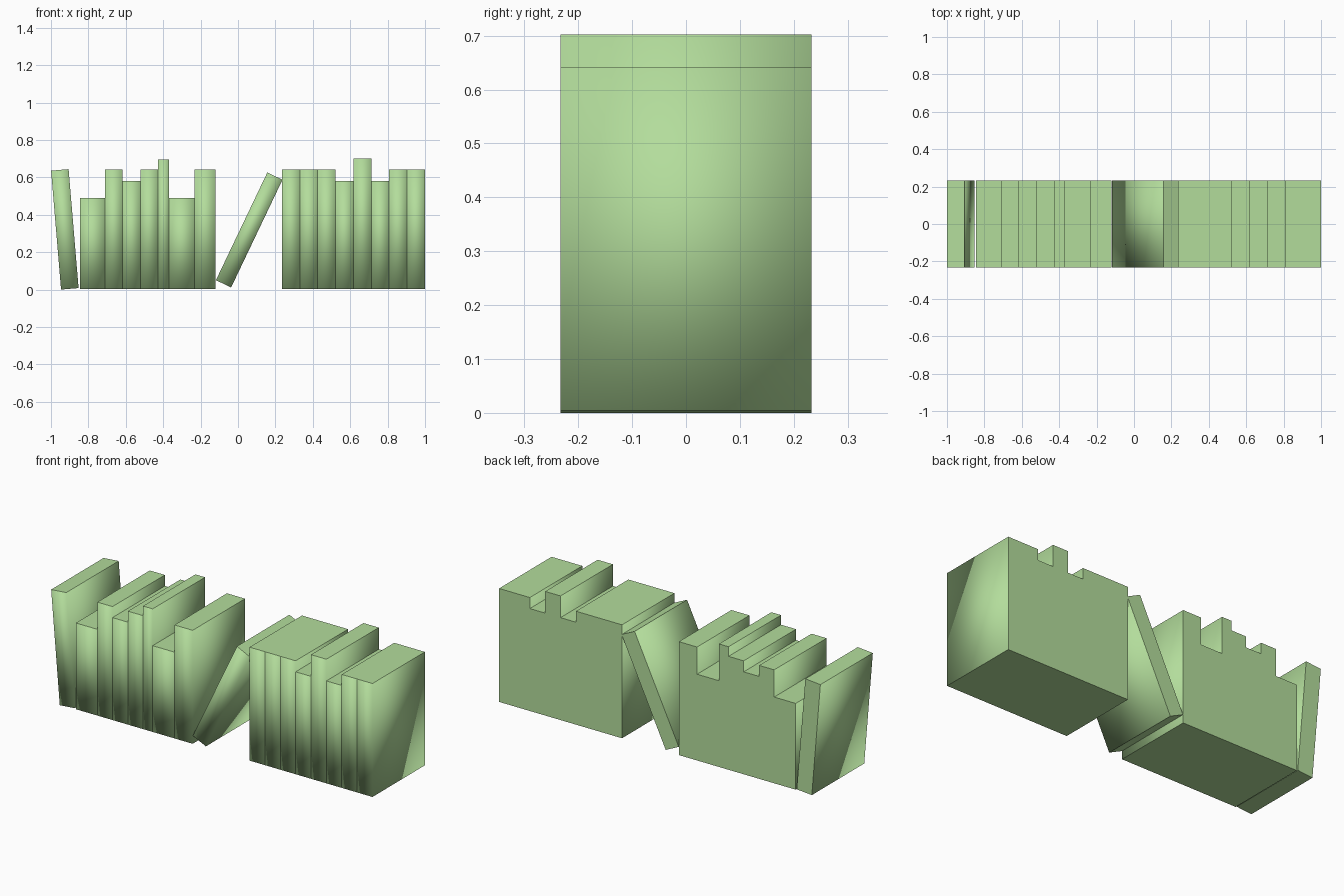
import bpy, bmesh
from math import radians
from mathutils import Vector

if "Cube" in bpy.data.objects:
    bpy.data.objects.remove(bpy.data.objects["Cube"])

DEPTH = 0.466
BASE = 0.004

green = bpy.data.materials.new("cover_green")
green.diffuse_color = (0.45, 0.72, 0.33, 1)
green.use_nodes = True
green.node_tree.nodes["Principled BSDF"].inputs["Base Color"].default_value = green.diffuse_color


def book(name, x, z, width, height, lean=0.0):
    """Box whose origin is its bottom left edge; lean tips it about the y axis."""
    bm = bmesh.new()
    bmesh.ops.create_cube(bm, size=1)
    for v in bm.verts:
        v.co = ((v.co.x + 0.5) * width, v.co.y * DEPTH, (v.co.z + 0.5) * height)
    bm.normal_update()
    for f in bm.faces:
        f.smooth = True
    me = bpy.data.meshes.new(name)
    bm.to_mesh(me)
    bm.free()

    # Covers and spine shade softly, page edges (top, bottom, back) stay flat
    normals = []
    for p in me.polygons:
        flat = abs(p.normal.z) > 0.5 or p.normal.y > 0.5
        for vi in p.vertices:
            co = me.vertices[vi].co
            corner = Vector((1 if co.x > width / 2 else -1,
                             1 if co.y > 0 else -1,
                             1 if co.z > height / 2 else -1)).normalized()
            normals.append(p.normal.copy() if flat else corner)
    me.normals_split_custom_set(normals)
    me.materials.append(green)

    ob = bpy.data.objects.new(name, me)
    ob.location = (x, 0, z)
    ob.rotation_euler.y = radians(lean)
    bpy.context.collection.objects.link(ob)
    return ob


def row(name, x, sizes):
    """Upright books side by side, each given as (width, top height)."""
    for i, (width, top) in enumerate(sizes):
        book(f"{name}_{i + 1}", x, BASE, width, top - BASE)
        x += width


# Book tops
SHORT, LOW, MID, TALL = 0.489, 0.58, 0.642, 0.70

# Left row of upright books
row("left_book", -0.846, [(0.134, SHORT), (0.094, MID), (0.096, LOW), (0.094, MID),
                          (0.060, TALL - 0.004), (0.136, SHORT), (0.113, MID)])

# Right row of upright books
W = 0.0956
row("right_book", 0.235, [(W, h) for h in (MID, MID, MID, LOW, TALL + 0.002, LOW, MID, MID)])

# Books that lean
book("end_leaning_book", -0.946, 0.0, 0.094, 0.638, -4.8)
book("middle_leaning_book", -0.118, 0.05, 0.09, 0.638, 25.5)
